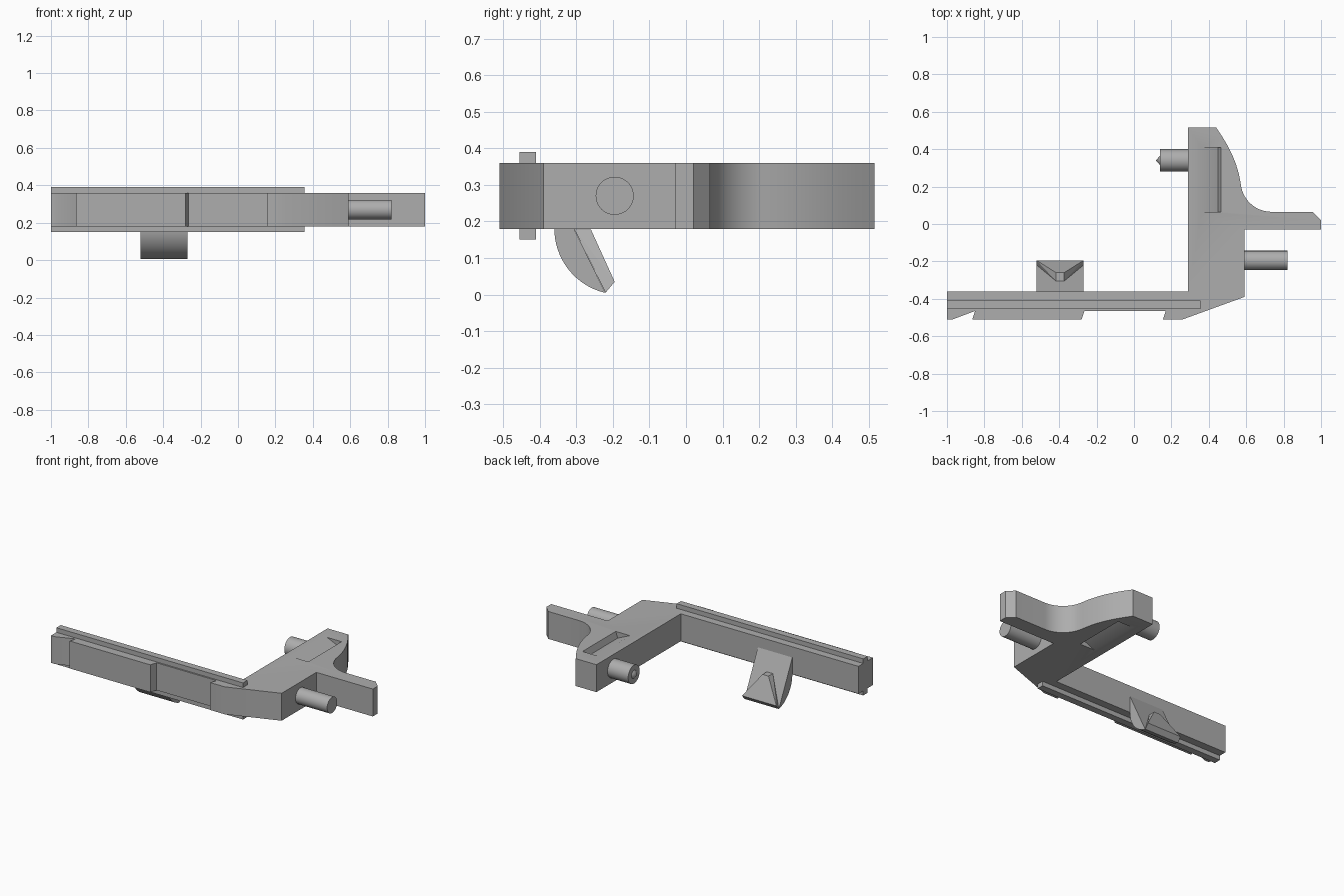
import bpy, bmesh, math
from mathutils import Vector

if "Cube" in bpy.data.objects:
    bpy.data.objects.remove(bpy.data.objects["Cube"])

grey = bpy.data.materials.new("plain grey")
grey.use_nodes = True
grey.diffuse_color = (0.42, 0.42, 0.42, 1)
grey.node_tree.nodes["Principled BSDF"].inputs["Base Color"].default_value = grey.diffuse_color


def finish(name, bm):
    bmesh.ops.recalc_face_normals(bm, faces=bm.faces)
    mesh = bpy.data.meshes.new(name)
    bm.to_mesh(mesh)
    bm.free()
    obj = bpy.data.objects.new(name, mesh)
    bpy.context.collection.objects.link(obj)
    mesh.materials.append(grey)
    return obj


def activate(obj):
    bpy.ops.object.select_all(action='DESELECT')
    obj.select_set(True)
    bpy.context.view_layer.objects.active = obj


def smooth(obj):
    activate(obj)
    bpy.ops.object.shade_smooth_by_angle(angle=math.radians(30))


def prism(name, profile, axis, lo, hi):
    """Extrude a 2D profile along the x, y or z axis."""
    def place(p, d):
        return {"x": (d, *p), "y": (p[0], d, p[1]), "z": (*p, d)}[axis]
    bm = bmesh.new()
    face = bm.faces.new([bm.verts.new(place(p, lo)) for p in profile])
    new = bmesh.ops.extrude_face_region(bm, geom=[face])["geom"]
    bmesh.ops.translate(bm, verts=[v for v in new if isinstance(v, bmesh.types.BMVert)],
                        vec=Vector(place((0, 0), hi - lo)))
    return finish(name, bm)


def pin(name, x0, x1, y, r0, r1):
    """Round pin along x, centred on the body height."""
    bpy.ops.mesh.primitive_cone_add(vertices=40, radius1=r0, radius2=r1, depth=abs(x1 - x0),
                                    location=((x0 + x1) / 2, y, MID),
                                    rotation=(0, math.copysign(math.pi / 2, x1 - x0), 0))
    obj = bpy.context.object
    obj.name = name
    obj.data.materials.append(grey)
    smooth(obj)


BOTTOM, TOP, MID = 0.18, 0.36, 0.27

# Body outline: notched long bar, cross arm, short arm and curved shoulder
fillet = [(0.735 + 0.165 * math.cos(a), 0.23 + 0.165 * math.sin(a))
          for a in (math.radians(-90 - 85 * i / 12) for i in range(13))]
outline = [(-1, -0.36), (-1, -0.51), (-0.97, -0.51), (-0.85, -0.465), (-0.865, -0.51),
           (-0.28, -0.51), (-0.265, -0.465), (0.17, -0.465), (0.155, -0.51), (0.26, -0.51),
           (0.59, -0.39), (0.59, -0.03), (1, -0.03), (1, 0.02), (0.955, 0.065)]
outline += fillet
outline += [(0.56, 0.27), (0.545, 0.32), (0.525, 0.37), (0.5, 0.42), (0.47, 0.47),
            (0.44, 0.515), (0.29, 0.515), (0.29, -0.36)]
body = prism("body", outline, "z", BOTTOM, TOP)

# Ramped pockets cut into the top and bottom of the cross arm
ramp = [(0.36, 0.09), (0.45, 0.05), (0.465, 0.09), (0.465, 0.14), (0.36, 0.14)]
for side in (1, -1):
    cutter = prism("pocket_cutter", [(x, MID + side * z) for x, z in ramp], "y", 0.065, 0.41)
    cutter.hide_render = True
    cut = body.modifiers.new("pocket", 'BOOLEAN')
    cut.operation = 'DIFFERENCE'
    cut.solver = 'EXACT'
    cut.object = cutter
    activate(body)
    bpy.ops.object.modifier_apply(modifier=cut.name)
    bpy.data.objects.remove(cutter)
smooth(body)

# Guide rail standing proud above and below the bar
prism("guide_rail", [(-1, -0.455), (0.355, -0.455), (0.355, -0.41), (-1, -0.41)], "z", 0.15, 0.39)

# Pins on both sides of the cross arm
pin("left_pin", 0.57, 0.82, -0.195, 0.052, 0.052)
pin("right_pin", 0.31, 0.14, 0.34, 0.06, 0.06)
pin("right_pin_point", 0.14, 0.117, 0.34, 0.026, 0)

# Hook under the bar, with a round outer face and a slanted inner face
R = 0.18
arc = [(-0.18 - R * math.cos(a), 0.18 - R * math.sin(a))
       for a in (math.radians(77 * i / 16) for i in range(17))]
hook = prism("hook", [(-0.36, 0.29)] + arc, "x", -0.52, -0.27)
smooth(hook)

# Tapered wedge on the hook's inner face
bm = bmesh.new()
for y, z, half in ((-0.26, 0.178, 0.022), (-0.305, 0.178, 0.022),
                   (-0.195, 0.035, 0.125), (-0.22, 0.005, 0.125)):
    for s in (-1, 1):
        bm.verts.new((-0.395 + s * half, y, z))
bmesh.ops.convex_hull(bm, input=bm.verts)
bmesh.ops.dissolve_limit(bm, angle_limit=0.02, verts=bm.verts, edges=bm.edges)
finish("hook_wedge", bm)
